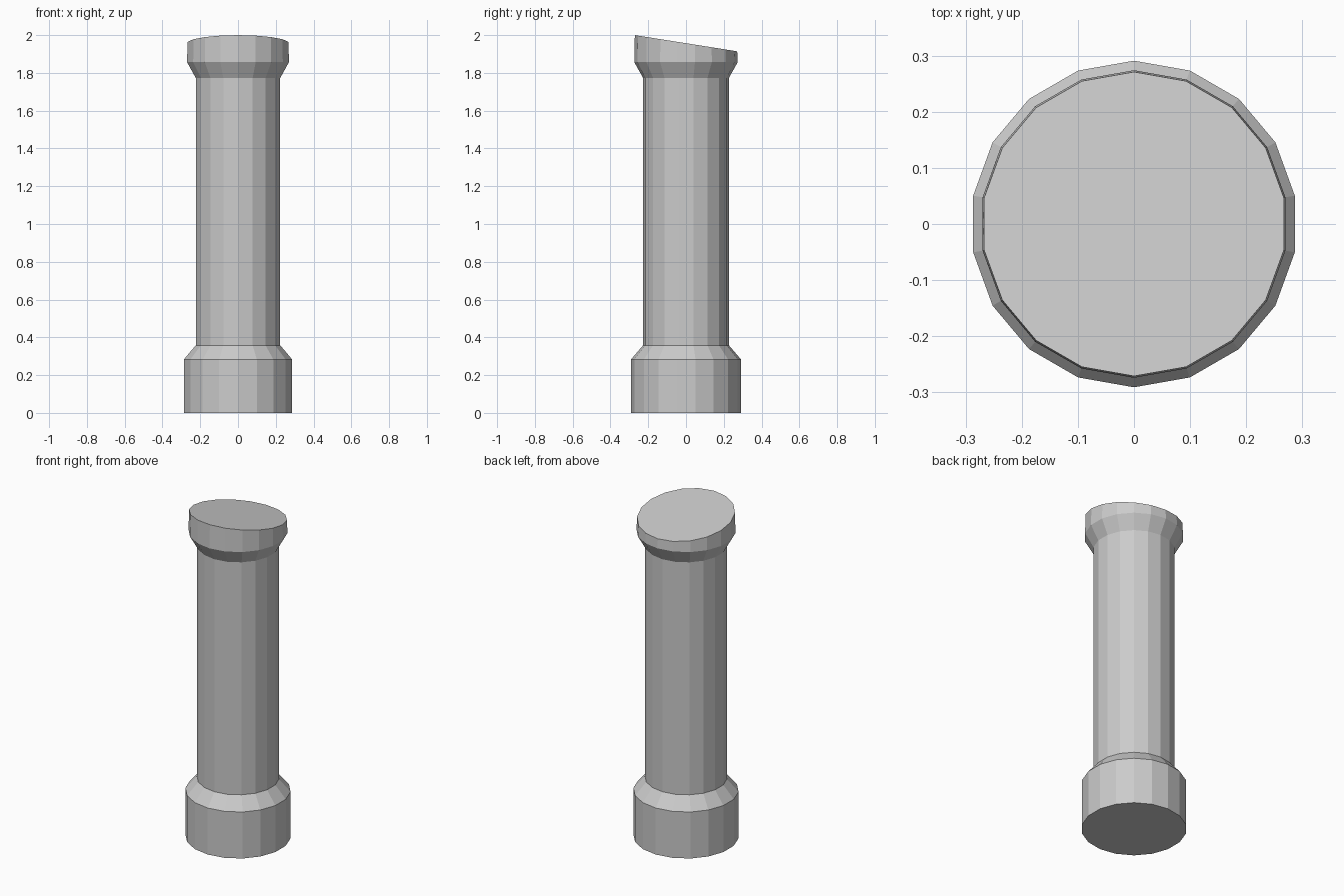
import bpy, bmesh, math

if "Cube" in bpy.data.objects:
    bpy.data.objects.remove(bpy.data.objects["Cube"])

SIDES = 18


def top_z(y):
    # Slanted cap plane, high at the front (-y)
    return 1.957 - 0.158 * y


# Column profile from the foot up: (radius, height); None marks the slanted rim
profile = [(0.291, 0), (0.291, 0.283), (0.227, 0.358), (0.227, 1.773),
           (0.274, 1.857), (0.271, None)]

bm = bmesh.new()
rings = []
for r, z in profile:
    ring = []
    for i in range(SIDES):
        a = math.pi / 2 + math.tau * i / SIDES
        x, y = r * math.cos(a), r * math.sin(a)
        ring.append(bm.verts.new((x, y, top_z(y) if z is None else z)))
    rings.append(ring)

# Side walls
for lower, upper in zip(rings, rings[1:]):
    for i in range(SIDES):
        j = (i + 1) % SIDES
        bm.faces.new((lower[i], lower[j], upper[j], upper[i]))

# Flat foot and slanted cap
bm.faces.new(list(reversed(rings[0])))
bm.faces.new(rings[-1])

mesh = bpy.data.meshes.new("column")
bm.to_mesh(mesh)
bm.free()
column = bpy.data.objects.new("column", mesh)
bpy.context.collection.objects.link(column)
